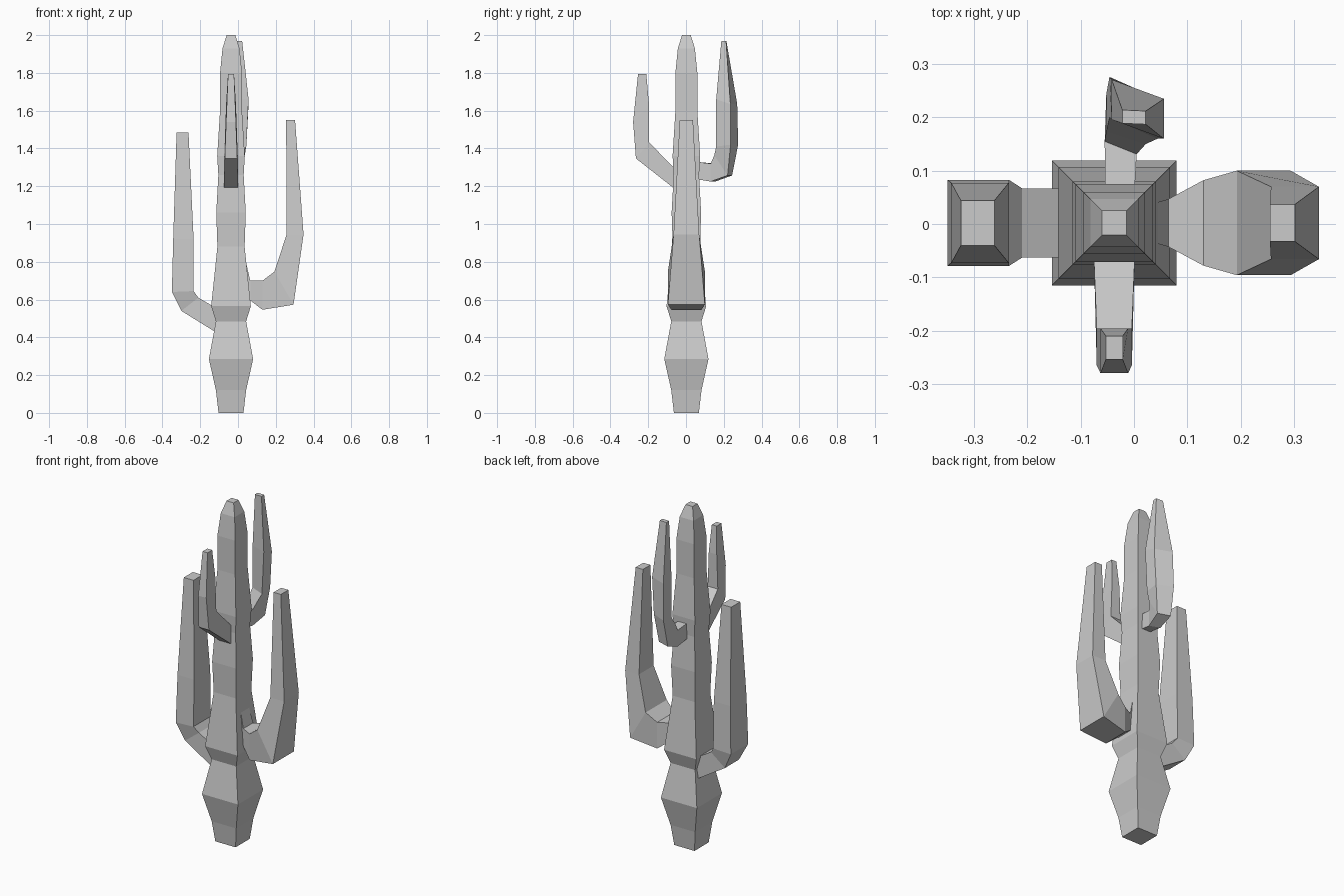
import bpy, bmesh

CX, CY = -0.037, 0.002   # trunk axis


def loft(name, rings):
    """Skin a stack of four-cornered rings and cap both ends."""
    bm = bmesh.new()
    loops = [[bm.verts.new(p) for p in ring] for ring in rings]
    for a, b in zip(loops, loops[1:]):
        for i in range(4):
            j = (i + 1) % 4
            bm.faces.new((a[i], a[j], b[j], b[i]))
    bm.faces.new(loops[0])
    bm.faces.new(loops[-1])
    bmesh.ops.recalc_face_normals(bm, faces=bm.faces)
    me = bpy.data.meshes.new(name)
    bm.to_mesh(me)
    bm.free()
    ob = bpy.data.objects.new(name, me)
    bpy.context.collection.objects.link(ob)
    return ob


def arm(name, axis, sections):
    """Section: inner reach, inner z, outer reach, outer z, half width,
    then optional sideways shift and twist."""
    rings = []
    for s in sections:
        ri, zi, ro, zo, h, shift, twist = (tuple(s) + (0, 0))[:7]
        ring = []
        for r, z, side in ((ri, zi, -1), (ri, zi, 1), (ro, zo, 1), (ro, zo, -1)):
            w, r = shift + side * h, r - side * twist
            ring.append((r, CY + w, z) if axis == 'x' else (CX + w, r, z))
        rings.append(ring)
    return loft(name, rings)


# Trunk: square section swelling and narrowing with height
profile = [(0, .066), (.12, .08), (.285, .117), (.485, .08), (.565, .105),
           (.88, .072), (1.06, .078), (1.26, .067), (1.36, .073),
           (1.6, .058), (1.8, .058), (1.93, .045), (2, .023)]
loft("trunk", [[(CX + sx * h, CY + sy * h, z)
                for sx, sy in ((-1, -1), (1, -1), (1, 1), (-1, 1))]
               for z, h in profile])

# Large low arms
arm("left_arm", 'x', [
    (-.09, .54, -.09, .41, .064), (-.21, .61, -.30, .54, .065),
    (-.235, .645, -.35, .64, .081), (-.235, .92, -.343, .92, .075),
    (-.262, 1.485, -.325, 1.485, .042)])
arm("right_arm", 'x', [
    (.03, .85, .03, .58, .035), (.065, .70, .065, .595, .045),
    (.13, .70, .13, .546, .08), (.193, .748, .294, .573, .098),
    (.257, .944, .347, .944, .068), (.255, 1.55, .302, 1.55, .035)])

# Small high arms
arm("front_arm", 'y', [
    (-.04, 1.275, -.04, 1.17, .039), (-.07, 1.305, -.07, 1.194, .038),
    (-.196, 1.432, -.265, 1.347, .033), (-.196, 1.634, -.28, 1.54, .026),
    (-.21, 1.793, -.254, 1.793, .016)])
arm("back_arm", 'y', [
    (.04, 1.33, .04, 1.24, .027, .01), (.143, 1.32, .143, 1.225, .03, .012, .012),
    (.162, 1.365, .232, 1.257, .037, .022, .012),
    (.18, 1.41, .256, 1.42, .045, .036, .02),
    (.178, 1.66, .253, 1.635, .049, .044, .018),
    (.188, 1.968, .213, 1.968, .022, .037, .001)])
